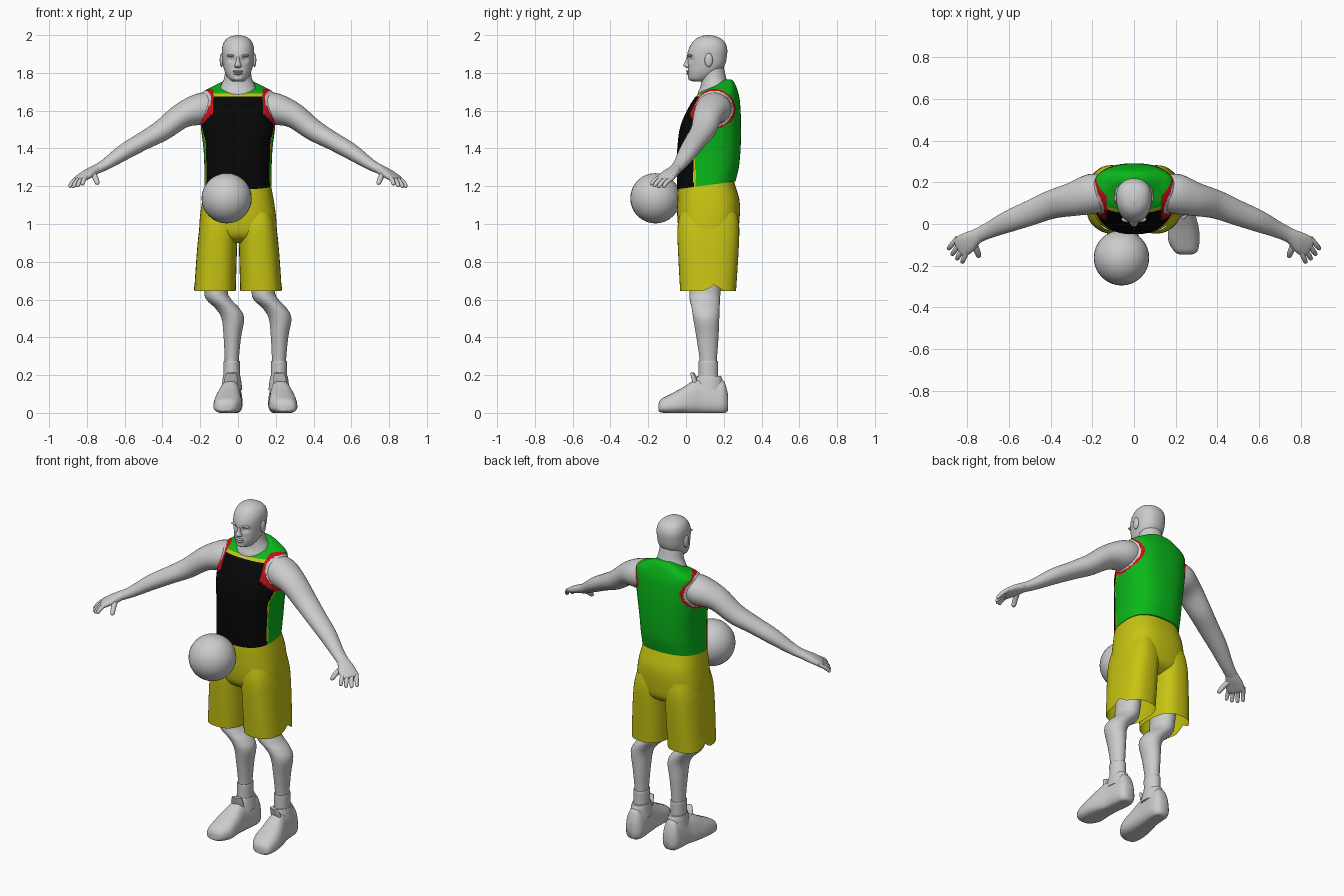
import bpy, bmesh, math
from mathutils import Vector

cube = bpy.data.objects.get("Cube")
if cube:
    bpy.data.objects.remove(cube, do_unlink=True)


def material(name, *rgb):
    mat = bpy.data.materials.new(name)
    mat.use_nodes = True
    mat.diffuse_color = (*rgb, 1)
    mat.node_tree.nodes["Principled BSDF"].inputs["Base Color"].default_value = (*rgb, 1)
    return mat


grey = material("plain grey", .6, .6, .6)
green = material("jersey green", .003, .48, .01)
black = material("jersey black", .002, .002, .002)
yellow = material("shorts yellow", .57, .55, .006)
red = material("trim red", .55, .005, .008)


def finish(name, bm, mats, rule=None):
    """Turn a bmesh into a smooth shaded object, coloured by a rule on face centres."""
    bmesh.ops.recalc_face_normals(bm, faces=bm.faces)
    if rule:
        for face in bm.faces:
            face.material_index = mats.index(rule(face.calc_center_median()))
    mesh = bpy.data.meshes.new(name)
    bm.to_mesh(mesh)
    bm.free()
    obj = bpy.data.objects.new(name, mesh)
    bpy.context.collection.objects.link(obj)
    for mat in mats:
        mesh.materials.append(mat)
    bpy.ops.object.select_all(action='DESELECT')
    obj.select_set(True)
    bpy.context.view_layer.objects.active = obj
    bpy.ops.object.shade_smooth_by_angle(angle=math.radians(50))
    return obj


def spline(a, b, c, d, t):
    return b + (c - a) * (t / 2) + (a * 2 - b * 5 + c * 4 - d) * (t * t / 2) + \
        (b * 3 - a - c * 3 + d) * (t ** 3 / 2)


def loft(name, frames, mats, power=2, segs=32, steps=4, tweak=None, rule=None, caps=True):
    """Skin super-ellipse rings, given as (centre, half axis, half axis), along a spline."""
    last = len(frames) - 1
    dense = []
    for i in range(last):
        near = [frames[min(max(k, 0), last)] for k in range(i - 1, i + 3)]
        dense += [[spline(*(f[j] for f in near), n / steps) for j in range(3)] for n in range(steps)]
    dense.append(frames[-1])
    bm = bmesh.new()
    rings = []
    for centre, u, v in dense:
        ring = []
        for k in range(segs):
            a = math.tau * k / segs
            c, s = (math.copysign(abs(w) ** (2 / power), w) for w in (math.cos(a), math.sin(a)))
            co = centre + u * c + v * s
            ring.append(bm.verts.new(tweak(co) if tweak else co))
        rings.append(ring)
    for low, high in zip(rings, rings[1:]):
        for k in range(segs):
            n = (k + 1) % segs
            bm.faces.new((low[k], low[n], high[n], high[k]))
    if caps:
        bm.faces.new(rings[0])
        bm.faces.new(rings[-1])
    return finish(name, bm, mats, rule)


def level(rows, x=0):
    """Horizontal rings from (height, centre x, half width, front y, back y)."""
    return [(Vector((x + cx, (f + b) / 2, z)), Vector((w, 0, 0)), Vector((0, (b - f) / 2, 0)))
            for z, cx, w, f, b in rows]


def along(path):
    """Rings square to a path of (point, half width, half height)."""
    pts = [p[0] for p in path]
    frames = []
    for i, (p, w, h) in enumerate(path):
        t = (pts[min(i + 1, len(pts) - 1)] - pts[max(i - 1, 0)]).normalized()
        u = t.cross(Vector((0, 0, 1))).normalized()
        frames.append((p, u * w, u.cross(t) * h))
    return frames


def ball(name, centre, size, segs=24):
    bm = bmesh.new()
    bmesh.ops.create_uvsphere(bm, u_segments=segs, v_segments=segs // 2, radius=1)
    for v in bm.verts:
        v.co = Vector(a * b + c for a, b, c in zip(v.co, size, centre))
    return finish(name, bm, [grey])


# Jersey with front panel, side panels, shoulder trim and armholes
def hem_slope(co):
    if co.z < 1.3:
        co.z += (co.y - .11) * 1.4 * (1.3 - co.z)
    return co


def jersey_colour(c):
    x, y, z = abs(c.x), c.y, c.z
    hole = lambda cy, ry, rz: ((y - cy) / ry) ** 2 + ((z - 1.61) / rz) ** 2 < 1
    if x > .13 and hole(.15, .1, .095):
        return grey
    if x > .13 and hole(.14, .122, .107):
        return red
    if x < .1 and y < .17 and z > 1.675 + x * .7:
        return grey
    edge = .04 + min(max(z - 1.45, 0) * .6, .07)
    if y < edge and z < 1.675:
        return black
    return yellow if y < edge + .01 and z < 1.69 else green


loft("jersey", level([(1.205, 0, .177, -.047, .262), (1.3, 0, .178, -.049, .28),
                      (1.4, 0, .183, -.046, .289), (1.5, 0, .195, -.034, .291),
                      (1.58, 0, .2, -.005, .29), (1.66, 0, .198, .04, .284),
                      (1.7, 0, .183, .08, .275), (1.73, 0, .13, .14, .265),
                      (1.755, 0, .08, .18, .252), (1.765, 0, .05, .2, .24)]),
     [green, black, yellow, red, grey], 2.5, 128, 10, hem_slope, jersey_colour)

# Shorts: hips and two wide open legs with a side notch
loft("shorts_hips", level([(1.24, 0, .165, -.03, .25), (1.2, 0, .175, -.042, .262),
                           (1.12, 0, .19, -.046, .284), (1.02, 0, .203, -.045, .283),
                           (.94, 0, .2, -.03, .268), (.9, 0, .15, .02, .21)]),
     [yellow], 2.6, 48)
for side, s in (("left", 1), ("right", -1)):
    def notch(co):
        if co.z < .67 and abs(co.x) > .15:
            co.z += .035 * max(0, 1 - abs(co.y - .15) / .05)
        return co

    loft(side + "_shorts_leg", level([(1.06, s * .1, .085, -.03, .27), (.98, s * .104, .1, -.045, .282),
                                      (.85, s * .112, .106, -.042, .278), (.645, s * .122, .11, -.031, .265)]),
         [yellow], 2.6, 48, tweak=notch, caps=False)

# Legs, socks and shoes; both shins lean the same way
for side, s, x in (("left", 1, .217), ("right", -1, -.033)):
    loft(side + "_leg", level([(.9, -.087, .07, .03, .21), (.66, -.085, .062, .02, .185),
                               (.6, -.068, .066, .02, .18), (.555, -.024, .064, .03, .178),
                               (.5, .006, .06, .038, .176), (.4, .003, .046, .055, .172),
                               (.27, 0, .037, .073, .163), (.15, 0, .036, .073, .163)], x), [grey])
    loft(side + "_sock", level([(.275, 0, .039, .07, .166), (.27, 0, .043, .066, .17),
                                (.22, 0, .043, .066, .17), (.12, 0, .044, .065, .172)], x), [grey])

    def shoe_shape(co):
        co.x = x + (co.x - x) * (1.12 - 2.2 * co.z)
        co.z = max(0, co.z - .008)
        return co

    shoe = [(-.146, .03, .03, .038, .02), (-.13, .03, .055, .046, .036), (-.08, .022, .074, .057, .052),
            (-.02, .02, .075, .073, .068), (.04, .014, .068, .09, .088), (.09, .006, .062, .094, .092),
            (.16, 0, .06, .094, .094), (.2, 0, .052, .09, .088), (.222, 0, .03, .065, .045)]
    loft(side + "_shoe", [(Vector((x + s * cx, y, z)), Vector((w, 0, 0)), Vector((0, 0, h)))
                          for y, cx, w, z, h in shoe], [grey], 2.6, tweak=shoe_shape)
    loft(side + "_shoe_collar", level([(.12, 0, .056, .04, .2), (.17, 0, .05, .05, .195),
                                       (.195, 0, .046, .06, .185)], x), [grey])
    tongue = [(Vector((x + s * .006, .06, .13)), .035, .014), (Vector((x + s * .004, .045, .18)), .035, .012),
              (Vector((x, .032, .212)), .026, .006)]
    loft(side + "_shoe_tongue", along(tongue), [grey], 3, 20)

# Arms, palms, fingers and thumbs
for side, s in (("left", 1), ("right", -1)):
    P = lambda px, py, pz: Vector((s * px, py, pz))
    loft(side + "_arm", along([
        (P(.12, .155, 1.625), .08, .075), (P(.2, .145, 1.608), .096, .084), (P(.3, .117, 1.572), .08, .067),
        (P(.4, .092, 1.497), .068, .057), (P(.5, .052, 1.44), .06, .048), (P(.6, .013, 1.383), .052, .043),
        (P(.7, -.032, 1.316), .038, .03), (P(.76, -.06, 1.285), .035, .024)]), [grey])
    loft(side + "_palm", along([
        (P(.735, -.048, 1.3), .03, .022), (P(.765, -.065, 1.282), .038, .024),
        (P(.8, -.09, 1.262), .05, .022), (P(.835, -.113, 1.24), .05, .016),
        (P(.845, -.119, 1.235), .038, .008)]), [grey], 2.4)
    first, last = P(.808, -.145, 1.243), P(.858, -.08, 1.236)
    tip_first, tip_last = P(.826, -.187, 1.208), P(.893, -.122, 1.195)
    fingers = []
    for i in range(4):
        base, tip = first.lerp(last, i / 3), tip_first.lerp(tip_last, i / 3)
        reach = .15 if i in (1, 2) else 0
        fingers.append(("finger_" + str(i + 1), base, tip + (tip - base) * reach, .012))
    fingers.append(("thumb", P(.77, -.085, 1.268), P(.742, -.16, 1.212), .015))
    for part, base, tip, r in fingers:
        start = base - (tip - base) * .3
        knuckle = base.lerp(tip, .5) + Vector((0, 0, .006))
        loft(side + "_" + part, along([(start, r, r), (knuckle, r, r), (base.lerp(tip, .88), r * .85, r * .8),
                                       (tip, r * .35, r * .3)]), [grey], 2, 12)

# Neck and head with eye sockets
loft("neck", level([(1.83, 0, .066, .08, .2), (1.77, 0, .074, .08, .214), (1.73, 0, .092, .077, .23),
                    (1.69, 0, .1, .062, .23), (1.65, 0, .09, .07, .22)]), [grey])


def face_shape(co):
    co.x *= .9 + .8 * co.y
    if co.y < .1:
        socket = ((abs(co.x) - .036) / .02) ** 2 + ((co.z - 1.872) / .014) ** 2
        co.y += .014 * math.exp(-socket)
    return co


loft("head", level([(1.755, 0, .03, .035, .1), (1.768, 0, .05, .016, .13), (1.8, 0, .069, .01, .175),
                    (1.84, 0, .08, .011, .205), (1.89, 0, .085, .006, .217), (1.935, 0, .084, .018, .217),
                    (1.97, 0, .07, .042, .2), (1.99, 0, .045, .07, .168), (2, 0, .01, .105, .13)]),
     [grey], 2.2, 64, 6, face_shape)
loft("nose", level([(1.89, 0, .008, .006, .03), (1.86, 0, .011, -.005, .03), (1.843, 0, .017, -.014, .03),
                    (1.833, 0, .019, -.008, .03), (1.826, 0, .012, .006, .03)]), [grey], 2, 16)
ball("upper_lip", (0, .014, 1.808), (.028, .013, .006), 16)
ball("lower_lip", (0, .016, 1.796), (.025, .014, .007), 16)
ball("chin", (0, .028, 1.773), (.03, .017, .015), 16)
for side, s in (("left", 1), ("right", -1)):
    ball(side + "_brow", (s * .034, .022, 1.892), (.026, .014, .007), 16)
    ball(side + "_ear", (s * .087, .12, 1.868), (.01, .022, .037), 16)

# Ball in front of the hips
ball("ball", (-.06, -.162, 1.136), (.133, .133, .133), 32)
